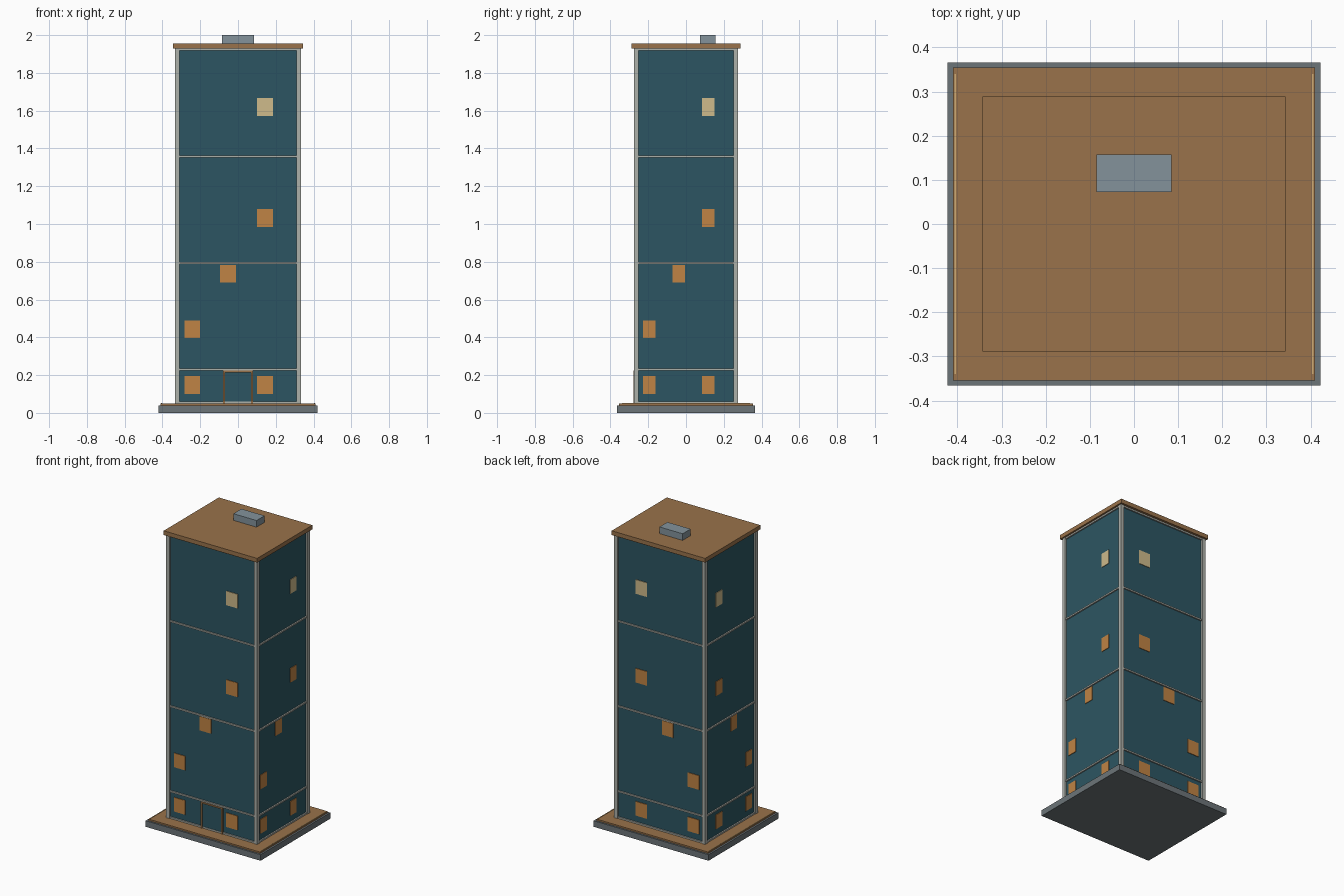
import bpy, bmesh

if "Cube" in bpy.data.objects:
    bpy.data.objects.remove(bpy.data.objects["Cube"])


def mat(name, r, g, b):
    m = bpy.data.materials.new(name)
    m.diffuse_color = [(c / 255) ** 2.2 for c in (r, g, b)] + [1]
    m.use_nodes = True
    m.node_tree.nodes["Principled BSDF"].inputs["Base Color"].default_value = m.diffuse_color
    return m


TEAL = mat("teal_wall", 48, 86, 98)
BROWN = mat("brown", 152, 114, 76)
STONE = mat("stone", 108, 116, 120)
TRIM = mat("trim", 172, 175, 168)
AMBER = mat("amber_window", 190, 130, 70)
PALE = mat("pale_window", 205, 185, 138)
STEEL = mat("steel", 130, 145, 154)
TAN = mat("tan_edge", 205, 170, 115)


def boxes(name, items, material):
    """One object made of boxes given as (x0, x1, y0, y1, z0, z1)."""
    bm = bmesh.new()
    for x0, x1, y0, y1, z0, z1 in items:
        vs = bmesh.ops.create_cube(bm, size=1)["verts"]
        for v in vs:
            v.co.x = x1 if v.co.x > 0 else x0
            v.co.y = y1 if v.co.y > 0 else y0
            v.co.z = z1 if v.co.z > 0 else z0
    me = bpy.data.meshes.new(name)
    bm.to_mesh(me)
    bm.free()
    me.materials.append(material)
    ob = bpy.data.objects.new(name, me)
    bpy.context.collection.objects.link(ob)
    return ob


def slab(hx, hy, z0, z1):
    return (-hx, hx, -hy, hy, z0, z1)


BX, BY = 0.322, 0.264   # half size of the tower body

# Ground slabs
boxes("base_slab", [slab(0.422, 0.366, 0, 0.04)], STONE)
boxes("paving", [slab(0.41, 0.354, 0.04, 0.05)], BROWN)
boxes("paving_edge", [(s * 0.405 - 0.002, s * 0.405 + 0.002, -0.34, 0.34, 0.045, 0.052)
                      for s in (-1, 1)], TAN)

# Tower body, corner posts and floor bands
boxes("tower_body", [slab(BX, BY, 0.05, 1.93)], TEAL)
boxes("corner_posts", [(sx * BX - 0.0125, sx * BX + 0.0125,
                        sy * BY - 0.0125, sy * BY + 0.0125, 0.05, 1.93)
                       for sx in (-1, 1) for sy in (-1, 1)], TRIM)
boxes("floor_bands", [slab(BX + 0.009, BY + 0.009, z - 0.005, z + 0.005)
                      for z in (0.055, 0.229, 0.793, 1.358, 1.923)], TRIM)

# Lit windows, the same pattern on opposite faces
COLS_X = (-0.242, -0.052, 0.142)
COLS_Y = (-0.195, -0.038, 0.117)


def windows(name, cells, material):
    items = []
    for col, row in cells:
        z = 0.148 + 0.2944 * row
        x, y = COLS_X[col], COLS_Y[col]
        for s in (-1, 1):
            fy, fx = s * (BY + 0.001), s * (BX + 0.001)
            items.append((x - 0.042, x + 0.042, fy - 0.003, fy + 0.003, z - 0.047, z + 0.047))
            items.append((fx - 0.003, fx + 0.003, y - 0.033, y + 0.033, z - 0.047, z + 0.047))
    boxes(name, items, material)


windows("amber_windows", [(0, 0), (2, 0), (0, 1), (1, 2), (2, 3)], AMBER)
windows("pale_windows", [(2, 5)], PALE)

# Front entrance
boxes("door", [(-0.07, 0.07, -BY - 0.006, -BY, 0.05, 0.215)], TEAL)
boxes("door_frame", [(-0.08, -0.07, -BY - 0.014, -BY, 0.05, 0.225),
                     (0.07, 0.08, -BY - 0.014, -BY, 0.05, 0.225),
                     (-0.07, 0.07, -BY - 0.014, -BY, 0.215, 0.225)], BROWN)

# Roof and rooftop unit
boxes("roof", [slab(0.343, 0.289, 1.928, 1.956)], BROWN)
boxes("rooftop_unit", [(-0.085, 0.085, 0.073, 0.157, 1.956, 2.0)], STEEL)
